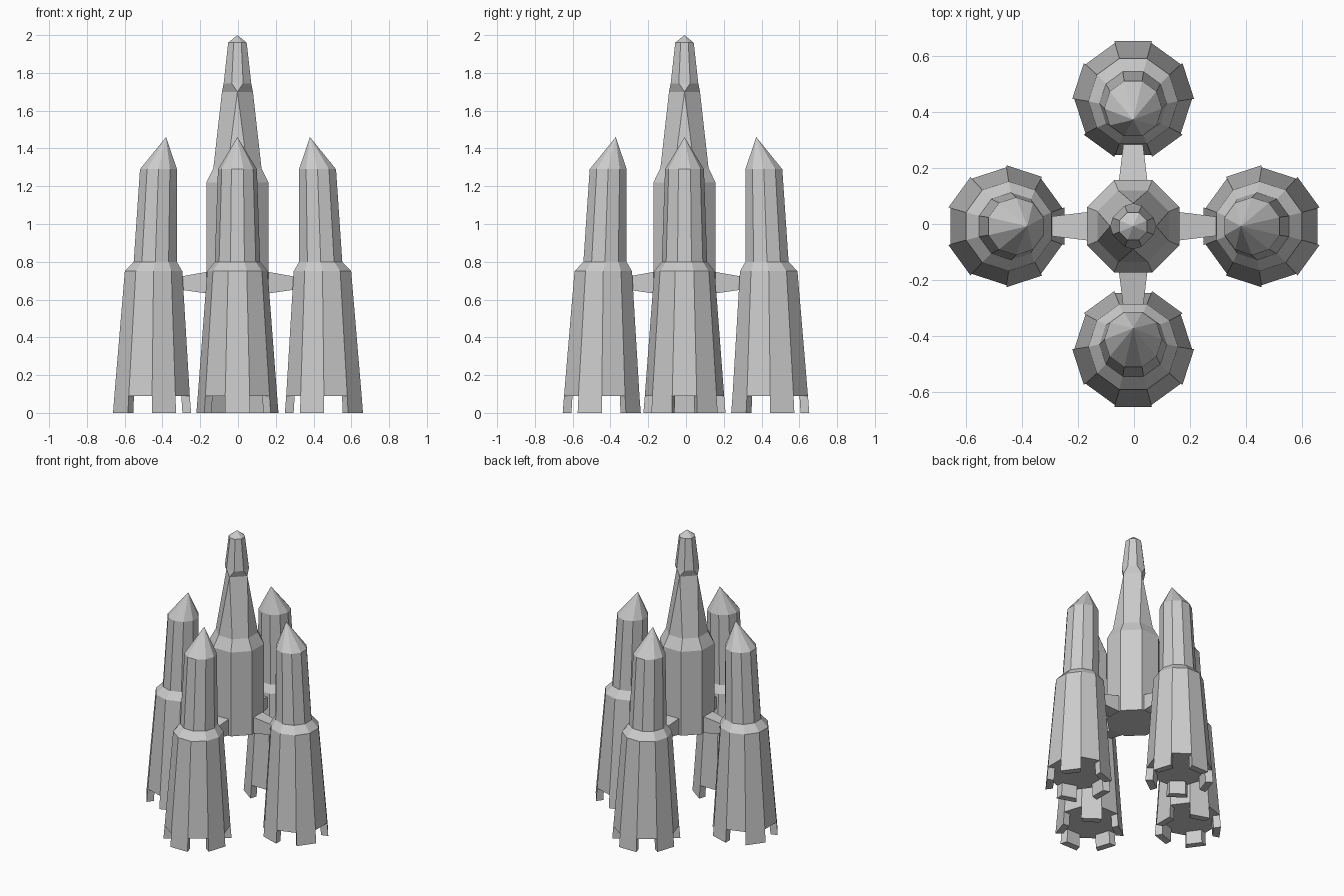
import bpy, bmesh
from math import cos, sin, pi
from mathutils import Vector

if "Cube" in bpy.data.objects:
    bpy.data.objects.remove(bpy.data.objects["Cube"])

CX, CY = -0.003, -0.008  # core axis


def finish(bm, name):
    bmesh.ops.remove_doubles(bm, verts=bm.verts, dist=1e-5)
    bmesh.ops.recalc_face_normals(bm, faces=bm.faces)
    me = bpy.data.meshes.new(name)
    bm.to_mesh(me)
    bm.free()
    ob = bpy.data.objects.new(name, me)
    bpy.context.collection.objects.link(ob)
    return ob


def loft(bm, rings):
    """Skin a list of equal-length point rings; returns face lists per level."""
    vs = [[bm.verts.new(p) for p in r] for r in rings]
    n = len(vs[0])
    return vs, [[bm.faces.new((a[i], a[(i + 1) % n], b[(i + 1) % n], b[i]))
                 for i in range(n)] for a, b in zip(vs, vs[1:])]


def tip(bm, ring, point):
    t = bm.verts.new(point)
    for i in range(len(ring)):
        bm.faces.new((ring[i], ring[(i + 1) % len(ring)], t))


# Core: octagonal body, shoulder, neck pinched to a square, capsule head
def core_ring(r, z, square=False):
    pts = []
    for k in range(8):
        a = pi / 8 + k * pi / 4
        if square:  # pairs of corners meet on the axes
            a = round(a / (pi / 2)) * pi / 2
        pts.append((CX + r * cos(a), CY + r * sin(a), z))
    return pts


bm = bmesh.new()
vs, _ = loft(bm, [core_ring(0.178, 0.63), core_ring(0.178, 1.22),
                  core_ring(0.138, 1.295), core_ring(0.082, 1.70, True),
                  core_ring(0.079, 1.745), core_ring(0.053, 1.96)])
bm.faces.new(vs[0][::-1])
tip(bm, vs[-1], (CX, CY, 2.0))
finish(bm, "core_rocket")


# Boosters: ten-sided, leaning inward, with alternate wall teeth at the base
def booster(name, angle, shift, side, parity):
    out = Vector((cos(angle), sin(angle), 0))

    def centre(d, z):
        return out * (d + shift) + side + Vector((0, 0, z))

    def ring(r, d, z):
        c = centre(d, z)
        return [c + Vector((r * cos(a), r * sin(a), 0))
                for a in (angle + pi / 10 + k * pi / 5 for k in range(10))]

    bm = bmesh.new()
    vs, levels = loft(bm, [ring(0.163, 0.455, 0.09), ring(0.210, 0.455, 0.09),
                           ring(0.160, 0.447, 0.75), ring(0.120, 0.438, 0.80),
                           ring(0.103, 0.421, 1.29)])
    bm.faces.new(vs[0][::-1])
    tip(bm, vs[-1], centre(0.381, 1.46))
    teeth = [f for k, f in enumerate(levels[0]) if (k + 1) % 2 == parity]
    new = bmesh.ops.extrude_discrete_faces(bm, faces=teeth)["faces"]
    base = centre(0.455, 0)
    for v in {v for f in new for v in f.verts}:
        p = v.co - base
        v.co = base + Vector((p.x * 1.035, p.y * 1.035, 0))
    # keep tooth corners separate while welding nothing else
    bmesh.ops.recalc_face_normals(bm, faces=bm.faces)
    me = bpy.data.meshes.new(name)
    bm.to_mesh(me)
    bm.free()
    bpy.context.collection.objects.link(bpy.data.objects.new(name, me))


# Struts: tapered blocks between the core and each booster
def strut(name, angle, end):
    out = Vector((cos(angle), sin(angle), 0))
    across = Vector((-sin(angle), cos(angle), 0))
    c = Vector((CX, CY, 0))

    def section(d, w, z0, z1):
        return [c + out * d + across * s * w + Vector((0, 0, z))
                for s, z in ((-1, z0), (1, z0), (1, z1), (-1, z1))]

    bm = bmesh.new()
    vs, _ = loft(bm, [section(0.160, 0.051, 0.632, 0.747),
                      section(end, 0.034, 0.652, 0.722)])
    bm.faces.new(vs[0])
    bm.faces.new(vs[1])
    finish(bm, name)


for i, pos in enumerate(("right", "back", "left", "front")):
    a = i * pi / 2
    along_x = i % 2 == 0
    side = Vector((0, CY, 0)) if along_x else Vector((CX, 0, 0))
    booster(pos + "_booster", a, 0.0 if along_x else -0.009, side,
            1 if along_x else 0)
    strut(pos + "_strut", a, 0.30)
